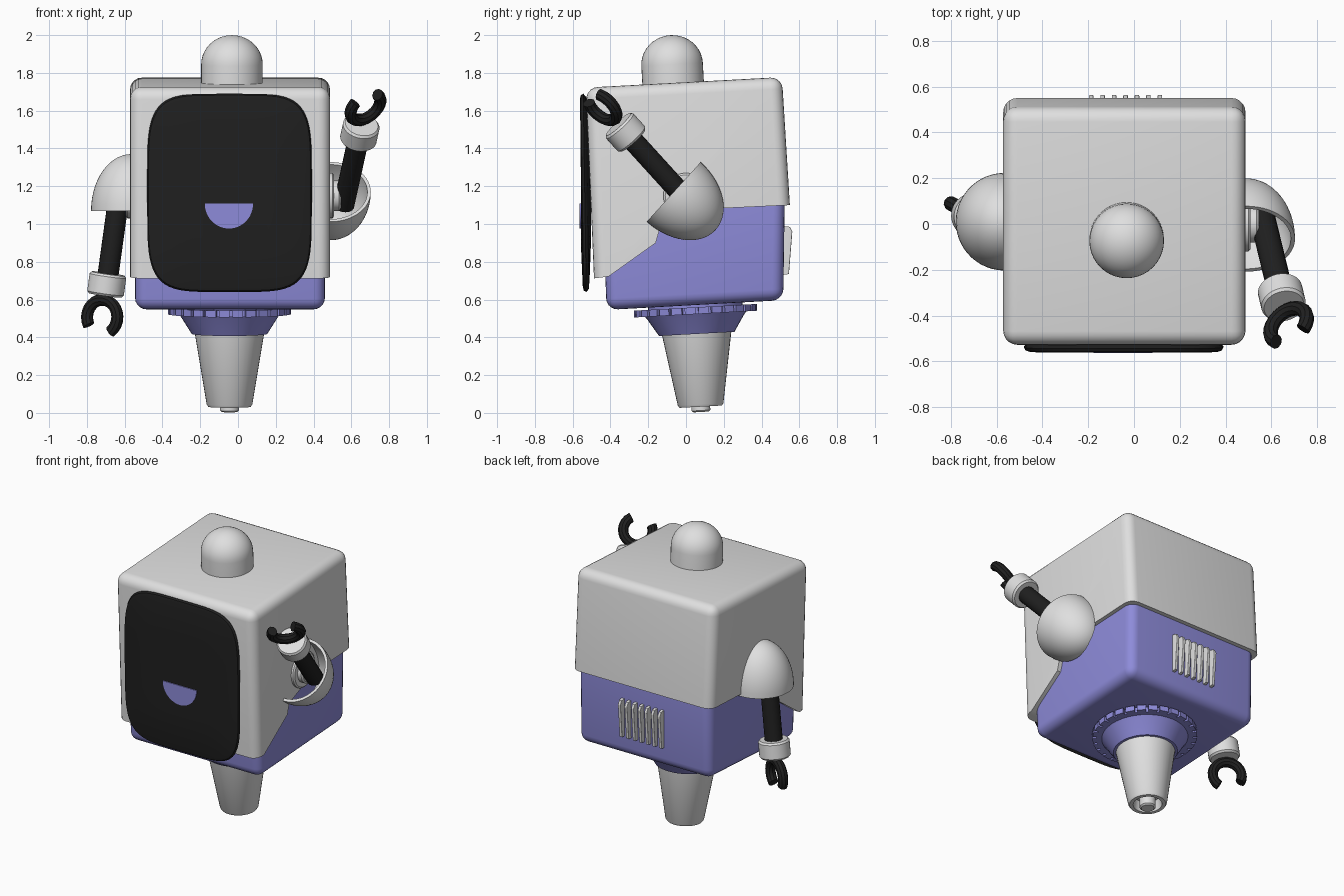
import bpy, bmesh, math
from mathutils import Matrix, Vector

if "Cube" in bpy.data.objects:
    bpy.data.objects.remove(bpy.data.objects["Cube"])

CX = -0.042  # body centre line


def material(name, rgb):
    m = bpy.data.materials.new(name)
    m.diffuse_color = (*rgb, 1)
    m.use_nodes = True
    m.node_tree.nodes["Principled BSDF"].inputs["Base Color"].default_value = m.diffuse_color
    return m


WHITE = material("shell_white", (0.74, 0.74, 0.74))
PURPLE = material("soft_purple", (0.27, 0.26, 0.70))
BLACK = material("rubber_black", (0.014, 0.014, 0.014))


def finish(bm, name, mat, matrix=Matrix(), angle=35):
    bmesh.ops.remove_doubles(bm, verts=bm.verts, dist=1e-5)
    bmesh.ops.recalc_face_normals(bm, faces=bm.faces)
    me = bpy.data.meshes.new(name)
    bm.to_mesh(me)
    bm.free()
    me.transform(matrix)
    me.materials.append(mat)
    ob = bpy.data.objects.new(name, me)
    bpy.context.collection.objects.link(ob)
    bpy.ops.object.select_all(action='DESELECT')
    ob.select_set(True)
    bpy.context.view_layer.objects.active = ob
    bpy.ops.object.shade_smooth_by_angle(angle=math.radians(angle))
    return ob


def frame(origin, x, z):
    """Matrix whose local z is z and whose local x is as near x as possible."""
    z = Vector(z).normalized()
    x = Vector(x)
    x = (x - z * x.dot(z)).normalized()
    m = Matrix((x, z.cross(x), z)).transposed().to_4x4()
    return Matrix.Translation(origin) @ m


def lathe(name, profile, mat, matrix, span=360, segs=40):
    """Spin (radius, height) points about local z, centred on local +x."""
    bm = bmesh.new()
    a0 = -math.radians(span) / 2
    vs = [bm.verts.new((r * math.cos(a0), r * math.sin(a0), z)) for r, z in profile]
    es = [bm.edges.new(p) for p in zip(vs, vs[1:])]
    bmesh.ops.spin(bm, geom=vs + es, cent=(0, 0, 0), axis=(0, 0, 1),
                   angle=math.radians(span), steps=segs)
    return finish(bm, name, mat, matrix)


def slab(name, outline, x0, x1, mat, rounded, width):
    """Extrude a (y, z) outline along x; bevel the sides and ends of the rounded outline segments."""
    bm = bmesh.new()
    n = len(outline)
    a, b = ([bm.verts.new((x, y, z)) for y, z in outline] for x in (x0, x1))
    bm.faces.new(a)
    bm.faces.new(b[::-1])
    for i in range(n):
        bm.faces.new((a[i], b[i], b[(i + 1) % n], a[(i + 1) % n]))
    edges = [bm.edges.get((s[i], s[(i + 1) % n])) for i in rounded for s in (a, b)]
    edges += [bm.edges.get((a[i], b[i])) for i in range(n)
              if i in rounded and (i - 1) % n in rounded]
    bmesh.ops.recalc_face_normals(bm, faces=bm.faces)
    bmesh.ops.bevel(bm, geom=edges, offset=width, segments=5, profile=0.5,
                    affect='EDGES', clamp_overlap=False)
    return finish(bm, name, mat)


# Body: purple core with a stepped white shell over it
slab("lower_body", [(-0.42, 0.545), (0.515, 0.597), (0.525, 1.3), (-0.45, 1.3)],
     -0.545, 0.46, PURPLE, [0, 1, 2, 3], 0.06)
slab("upper_shell", [(-0.487, 0.712), (-0.53, 1.722), (0.508, 1.778), (0.55, 1.10),
                     (0.12, 1.08), (-0.14, 0.97), (-0.16, 0.90), (-0.41, 0.722)],
     -0.571, 0.487, WHITE, [0, 1, 2], 0.062)

# Top knob
up = (0, -0.055, 1)
dome = [(0.163 * math.cos(t), 0.14 + 0.155 * math.sin(t))
        for t in (i * math.pi / 20 for i in range(10))]
lathe("top_knob", [(0.163, -0.04)] + dome + [(0, 0.295)], WHITE,
      frame((-0.032, -0.066, 1.705), (1, 0, 0), up))

# Face screen: superellipse rings forming a shallow lens
bm = bmesh.new()
N, rings = 64, []
for s, y in ((0.5, -0.503), (0.85, -0.51), (0.97, -0.522), (1, -0.536),
             (0.985, -0.549), (0.95, -0.554), (0.5, -0.557)):
    ring = []
    for i in range(N):
        c, q = math.cos(2 * math.pi * i / N), math.sin(2 * math.pi * i / N)
        px = math.copysign(abs(c) ** 0.42, c)
        pz = math.copysign(abs(q) ** 0.42, q)
        ring.append(bm.verts.new((CX - 0.003 + 0.436 * s * px,
                                  y - 0.008 * s * pz * (s > 0.9), 1.165 + 0.525 * s * pz)))
    rings.append(ring)
for r0, r1 in zip(rings, rings[1:]):
    for i in range(N):
        bm.faces.new((r0[i], r0[(i + 1) % N], r1[(i + 1) % N], r1[i]))
bm.faces.new(rings[0])
bm.faces.new(rings[-1])
finish(bm, "face_screen", BLACK)

# Smiling mouth plate
bm = bmesh.new()
f = bm.faces.new([bm.verts.new((-0.048 + 0.128 * math.cos(t), -0.563, 1.108 - 0.132 * math.sin(t)))
                  for t in (math.pi * i / 24 for i in range(25))])
ext = bmesh.ops.extrude_face_region(bm, geom=[f])
bmesh.ops.translate(bm, vec=(0, 0.008, 0),
                    verts=[v for v in ext['geom'] if isinstance(v, bmesh.types.BMVert)])
finish(bm, "mouth", PURPLE)

# Waist: toothed ring, collar and tapered leg on a tilted axis
waist = frame((CX - 0.003, 0.05, 0.54), (1, 0, 0), up)
bm = bmesh.new()
TEETH, outline = 28, []
for i in range(TEETH):
    for k, r in ((0.0, 0.30), (0.22, 0.30), (0.22, 0.326), (1.0, 0.326)):
        t = 2 * math.pi * (i + k) / TEETH
        outline.append(bm.verts.new((r * math.cos(t), r * math.sin(t), -0.017)))
f = bm.faces.new(outline)
ext = bmesh.ops.extrude_face_region(bm, geom=[f])
bmesh.ops.translate(bm, vec=(0, 0, 0.036),
                    verts=[v for v in ext['geom'] if isinstance(v, bmesh.types.BMVert)])
finish(bm, "toothed_ring", PURPLE, waist, 20)
lathe("collar", [(0, 0.06), (0.25, 0.06), (0.25, 0), (0.272, -0.012), (0.255, -0.035),
                 (0.2, -0.122), (0.17, -0.122), (0, -0.1)], PURPLE, waist)
lathe("tapered_leg", [(0.187, -0.10), (0.121, -0.495), (0.113, -0.508), (0.09, -0.508),
                      (0.08, -0.44), (0, -0.44)], WHITE, waist)
lathe("leg_tip", [(0.05, -0.43), (0.05, -0.528), (0.04, -0.536), (0, -0.536)], WHITE, waist)

# Back vent slats
for i in range(7):
    x = -0.187 + 0.05 * i
    slab(f"vent_slat_{i + 1}", [(0.51, 0.73), (0.545, 0.735), (0.563, 0.96),
                                (0.55, 0.985), (0.51, 0.99)],
         x - 0.01, x + 0.01, WHITE, [1, 2], 0.004)


# Arms: shoulder cup, joint, upper arm, cuff and claw
def arm(side, wall, cup_at, cup_axis, start, cuff, claw_dist, lateral):
    s = 1 if side == "right" else -1
    R, H, T = 0.213, 0.30, 0.018
    steps = [i * math.pi / 28 for i in range(15)]
    outer = [(R * math.cos(t), H * math.sin(t)) for t in steps]
    inner = [((R - T) * math.cos(t), (H - T) * math.sin(t)) for t in steps]
    prof = outer + inner[::-1] + outer[:1]
    lathe(f"{side}_shoulder_cup", prof, WHITE, frame(cup_at, (s, 0, 0), cup_axis), 190, 28)
    lathe(f"{side}_shoulder_joint", [(0.12, -0.03), (0.12, 0.02), (0.11, 0.028), (0.08, 0.028),
                                     (0.08, 0.055), (0.07, 0.065), (0, 0.065)], WHITE,
          frame((wall, 0, 1.15), (0, 1, 0), (s, 0, 0)))
    d = (Vector(cuff) - Vector(start)).normalized()
    length = (Vector(cuff) - Vector(start)).length
    lathe(f"{side}_arm", [(0, 0), (0.056, 0), (0.056, length), (0, length)], BLACK,
          frame(start, lateral, d), segs=16)
    lathe(f"{side}_cuff", [(0, -0.058), (0.088, -0.058), (0.098, -0.046), (0.098, 0.046),
                           (0.088, 0.058), (0, 0.058)], WHITE, frame(cuff, lateral, d), segs=32)
    # C-shaped claw opening away from the cuff
    bm = bmesh.new()
    n = 10
    a = math.radians(48)
    ring = []
    for i in range(n):
        t = 2 * math.pi * i / n
        r = 0.092 + 0.032 * math.cos(t)
        ring.append(bm.verts.new((r * math.cos(a), 0.032 * math.sin(t), r * math.sin(a))))
    es = [bm.edges.new((ring[i], ring[(i + 1) % n])) for i in range(n)]
    bmesh.ops.spin(bm, geom=ring + es, cent=(0, 0, 0), axis=(0, 1, 0),
                   angle=math.radians(264), steps=18)
    bmesh.ops.holes_fill(bm, edges=[e for e in bm.edges if e.is_boundary], sides=0)
    finish(bm, f"{side}_claw", BLACK, frame(Vector(cuff) + d * claw_dist, lateral, d), 30)


arm("left", -0.565, (-0.565, 0.01, 1.07), (0, 0, 1),
    (-0.63, 0.01, 1.15), (-0.695, 0.035, 0.68), 0.175, (0.87, -0.49, 0))
arm("right", 0.48, (0.49, -0.065, 1.17), (0, 0.74, -0.67),
    (0.56, 0.03, 1.10), (0.645, -0.32, 1.485), 0.185, (0.2, 0.06, 0.105))
